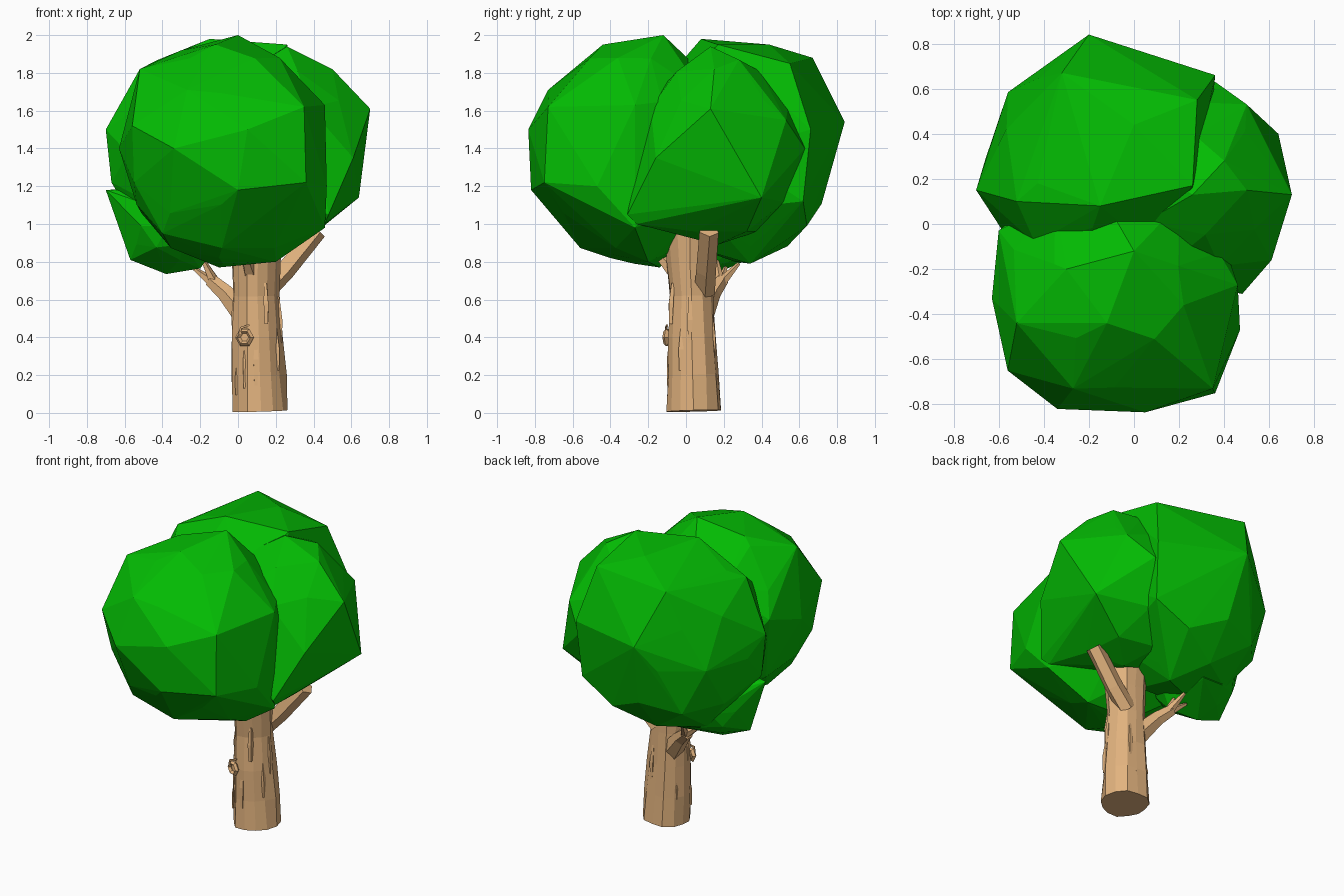
import bpy, bmesh, math, random
from mathutils import Vector

if "Cube" in bpy.data.objects:
    bpy.data.objects.remove(bpy.data.objects["Cube"], do_unlink=True)


def material(name, rgb):
    m = bpy.data.materials.new(name)
    m.use_nodes = True
    m.diffuse_color = (*rgb, 1)
    bsdf = m.node_tree.nodes["Principled BSDF"]
    bsdf.inputs["Base Color"].default_value = (*rgb, 1)
    bsdf.inputs["Roughness"].default_value = 0.9
    return m


LEAF = material("leaf green", (0.001, 0.5, 0.001))
BARK = material("bark tan", (0.76, 0.45, 0.21))


def finish(bm, name, mat):
    bmesh.ops.recalc_face_normals(bm, faces=bm.faces)
    mesh = bpy.data.meshes.new(name)
    bm.to_mesh(mesh)
    bm.free()
    mesh.materials.append(mat)
    ob = bpy.data.objects.new(name, mesh)
    bpy.context.collection.objects.link(ob)
    return ob


def leaf_ball(name, low, high, turn, corners):
    """Faceted leaf ball: a coarse ball in the bounds, pulled out to a few corners."""
    mid = (Vector(low) + Vector(high)) / 2
    half = (Vector(high) - Vector(low)) / 2
    bm = bmesh.new()
    bmesh.ops.create_icosphere(bm, subdivisions=2, radius=1)
    for v in bm.verts:
        x, y, z = v.co
        spun = (x * math.cos(turn) - y * math.sin(turn),
                x * math.sin(turn) + y * math.cos(turn), z)
        v.co = [m + h * math.copysign(abs(c) ** 0.95, c)
                for m, h, c in zip(mid, half, spun)]
    bmesh.ops.delete(bm, geom=bm.edges[:], context='EDGES_FACES')
    for p in corners:
        bm.verts.new(p)
    hull = bmesh.ops.convex_hull(bm, input=bm.verts[:])
    inside = {g for g in hull["geom_interior"] + hull["geom_unused"]
              if isinstance(g, bmesh.types.BMVert)}
    bmesh.ops.delete(bm, geom=list(inside), context='VERTS')
    return finish(bm, name, LEAF)


def limb(name, path, sides, rough=0.0, seed=0):
    """Tapered tube through (x, y, z, radius) stations, with uneven bark."""
    rng = random.Random(seed)
    pts = [Vector(p[:3]) for p in path]
    ridge = [1 + rng.uniform(-rough, rough) for _ in range(sides)]
    bm = bmesh.new()
    rings = []
    for i, p in enumerate(pts):
        d = (pts[min(i + 1, len(pts) - 1)] - pts[max(i - 1, 0)]).normalized()
        ref = Vector((0, 1, 0)) if abs(d.y) < 0.9 else Vector((0, 0, 1))
        u = d.cross(ref).normalized()
        w = d.cross(u)
        ring = []
        for k in range(sides):
            a = 2 * math.pi * (k + 0.5) / sides
            r = path[i][3] * (ridge[k] + rng.uniform(-rough, rough) * 0.5)
            ring.append(bm.verts.new(p + r * (u * math.cos(a) + w * math.sin(a))))
        rings.append(ring)
    for a, b in zip(rings, rings[1:]):
        for k in range(sides):
            n = (k + 1) % sides
            bm.faces.new((a[k], a[n], b[n], b[k]))
    bm.faces.new(rings[0])
    bm.faces.new(rings[-1])
    return finish(bm, name, BARK)


# Leaf clumps
leaf_ball("front_foliage", (-0.61, -0.8, 0.79), (0.45, 0.25, 1.96), 0.3, [
    (0, -0.12, 2), (-0.12, -0.44, 1.95), (-0.3, -0.2, 1.92), (0.22, -0.36, 1.88),
    (-0.52, -0.44, 1.82), (-0.27, -0.73, 1.71), (0.35, -0.73, 1.62),
    (0.46, -0.27, 1.63), (-0.56, -0.65, 1.52), (0.05, -0.835, 1.5),
    (-0.34, -0.82, 1.4), (-0.63, -0.33, 1.4), (-0.6, -0.03, 1.5),
    (-0.55, -0.56, 1.22), (0, -0.82, 1.18), (0.36, -0.75, 1.22),
    (0.47, -0.47, 1.2), (0.46, -0.27, 0.98), (-0.4, -0.55, 0.95),
    (-0.1, -0.4, 0.82), (0.2, -0.2, 0.8), (-0.1, -0.14, 0.77)])
leaf_ball("back_foliage", (-0.66, -0.25, 0.8), (0.32, 0.77, 1.95), 0.9, [
    (-0.15, 0.08, 1.98), (-0.32, 0.67, 1.88), (0, 0.44, 1.95), (0.26, 0.17, 1.95),
    (0.28, 0.55, 1.85), (0.36, 0.66, 1.5), (0.34, 0.62, 1.12), (-0.2, 0.84, 1.54),
    (0.1, 0.64, 0.99), (-0.47, 0.62, 1.5), (-0.7, 0.15, 1.5), (-0.52, 0.1, 1.82),
    (-0.67, 0.15, 1.22), (0, 0.34, 0.79)])
leaf_ball("side_foliage", (-0.2, -0.26, 0.89), (0.64, 0.59, 1.88), 0.1, [
    (0.26, 0.13, 1.94), (0.4, 0.28, 1.87), (0.5, 0.15, 1.82), (0.7, 0.13, 1.61),
    (0.5, 0.53, 1.55), (0.36, 0.63, 1.4), (0.64, 0.4, 1.14), (0.48, -0.31, 1.05),
    (0.46, -0.26, 1), (0.61, -0.16, 1.35), (0.3, -0.15, 1.67)])
leaf_ball("low_foliage", (-0.59, -0.1, 0.78), (-0.08, 0.43, 1.2), 0.5, [
    (-0.7, 0.15, 1.18), (-0.57, 0.13, 0.81), (-0.38, 0.15, 0.735),
    (-0.2, 0.42, 0.85), (-0.2, 0.1, 0.765)])

# Trunk, flared at the foot and where it enters the leaves
limb("trunk", [(0.105, 0.04, 0.01, 0.15), (0.1, 0.035, 0.2, 0.142),
               (0.095, 0.03, 0.4, 0.134), (0.09, 0.03, 0.62, 0.12),
               (0.09, 0.02, 0.8, 0.128), (0.09, 0.02, 0.95, 0.14)],
     13, 0.09, 4)

# Thick branch on one side
limb("thick_branch", [(0.14, 0.1, 0.64, 0.058), (0.25, 0.108, 0.755, 0.056),
                      (0.42, 0.125, 0.965, 0.053)], 5, 0.06, 2)

# Forked branch on the other side
limb("forked_branch", [(0.05, 0.08, 0.5, 0.07), (-0.06, 0.14, 0.63, 0.05),
                       (-0.14, 0.19, 0.7, 0.038)], 6, 0.08, 6)
for i, tip in enumerate([(-0.24, 0.21, 0.77), (-0.17, 0.28, 0.79), (-0.19, 0.16, 0.82)]):
    limb(f"twig_{i + 1}", [(-0.12, 0.18, 0.68, 0.032), (*tip, 0.01)], 5, 0.05, i)

# Short stub high on the front of the trunk
limb("front_stub", [(0.08, -0.02, 0.7, 0.05), (0.04, -0.14, 0.83, 0.025)], 5, 0.05, 9)

# Bark ridges running up the trunk
rng = random.Random(21)
for i in range(12):
    a = 2 * math.pi * i / 12 + rng.uniform(-0.15, 0.15)
    z = rng.uniform(0.08, 0.5)
    top = z + rng.uniform(0.15, 0.3)
    path = [(0.1 + r * math.cos(a), 0.033 + r * math.sin(a), h, s)
            for r, h, s in ((0.125, z, 0.012), (0.122, (z + top) / 2, 0.018),
                            (0.112, top, 0.01))]
    limb(f"bark_ridge_{i + 1}", path, 4, 0.1, i)

# Broken knot: six-sided collar with a hollow centre
bpy.ops.mesh.primitive_torus_add(major_segments=6, minor_segments=4,
                                 major_radius=0.037, minor_radius=0.015,
                                 location=(0.035, -0.1, 0.4),
                                 rotation=(math.pi / 2, 0, -0.3))
knot = bpy.context.object
knot.name = "knot_collar"
knot.data.materials.append(BARK)
limb("knot_core", [(0.05, -0.05, 0.4, 0.035), (0.036, -0.094, 0.4, 0.03)], 6)
limb("knot_curl", [(0.01, -0.1, 0.42, 0.01), (0.015, -0.105, 0.45, 0.008),
                   (0.06, -0.1, 0.465, 0.006)], 4)
